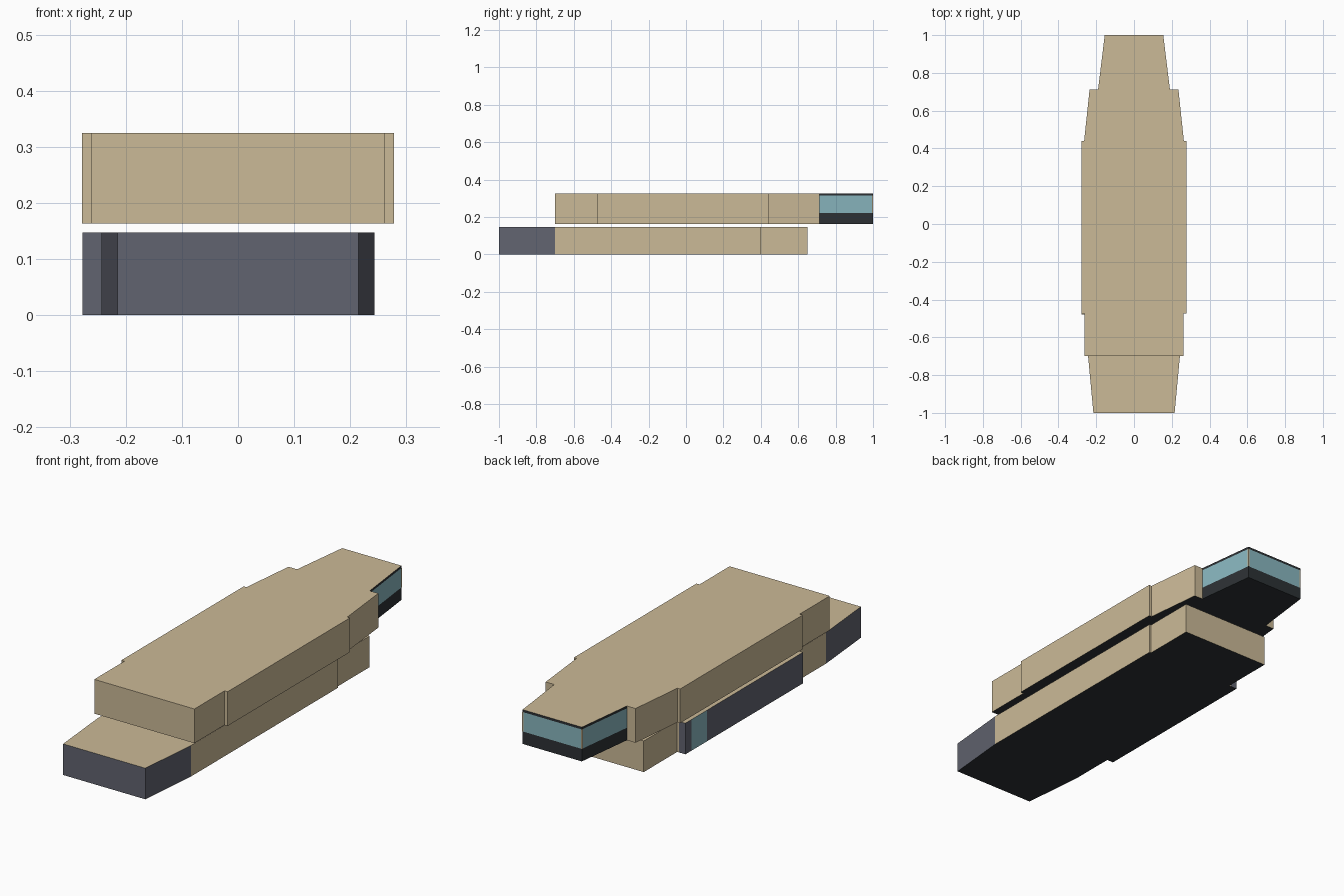
import bpy
import bmesh

cube = bpy.data.objects.get("Cube")
if cube:
    bpy.data.objects.remove(cube, do_unlink=True)


def material(name, r, g, b):
    m = bpy.data.materials.new(name)
    m.use_nodes = True
    m.diffuse_color = (r, g, b, 1)
    m.node_tree.nodes["Principled BSDF"].inputs["Base Color"].default_value = (r, g, b, 1)
    return m


SAND = material("sand panel", 0.60, 0.49, 0.31)
SLATE = material("slate wall", 0.12, 0.127, 0.16)
GLASS = material("pale teal glass", 0.25, 0.47, 0.52)
CHARCOAL = material("charcoal floor", 0.026, 0.031, 0.035)


def prism(name, outline, z0, z1, wall=SAND, top=SAND, bottom=CHARCOAL):
    """Extrude a plan outline; roof, floor and walls get their own colour."""
    bm = bmesh.new()
    base = bm.faces.new([bm.verts.new((x, y, z0)) for x, y in outline])
    new = bmesh.ops.extrude_face_region(bm, geom=[base])["geom"]
    for v in new:
        if isinstance(v, bmesh.types.BMVert):
            v.co.z = z1
    bmesh.ops.recalc_face_normals(bm, faces=bm.faces)
    for f in bm.faces:
        f.material_index = 1 if f.normal.z > 0.5 else 2 if f.normal.z < -0.5 else 0
    mesh = bpy.data.meshes.new(name)
    for m in (wall, top, bottom):
        mesh.materials.append(m)
    bm.to_mesh(mesh)
    bm.free()
    obj = bpy.data.objects.new(name, mesh)
    bpy.context.collection.objects.link(obj)
    return obj


def taper(y0, half0, y1, half1):
    return [(-half0, y0), (half0, y0), (half1, y1), (-half1, y1)]


def rect(x0, x1, y0, y1):
    return [(x0, y0), (x1, y0), (x1, y1), (x0, y1)]


# Lower storey
LOW, LOW_TOP = 0.0, 0.147
prism("lower_front_bay", taper(-1, 0.215, -0.7, 0.243), LOW, LOW_TOP, wall=SLATE)
for name, y0, y1, half in (("lower_front_room", -0.7, -0.485, 0.243),
                           ("lower_hall", -0.485, 0.4, 0.243),
                           ("lower_back_room", 0.4, 0.65, 0.234)):
    prism(name, taper(y0, half, y1, half), LOW, LOW_TOP)

# Projecting side strip of the lower storey, with a glazed door
for name, y0, y1, wall in (("side_strip_wall", -0.48, 0.24, SLATE),
                           ("side_strip_door", 0.24, 0.355, GLASS),
                           ("side_strip_end", 0.355, 0.4, SLATE)):
    prism(name, rect(-0.277, -0.243, y0, y1), LOW, LOW_TOP, wall=wall)

# Upper storey
UP, ROOF = 0.163, 0.325
for name, y0, half0, y1, half1 in (("upper_front_room", -0.7, 0.262, -0.475, 0.262),
                                   ("upper_front_hall", -0.475, 0.278, -0.11, 0.278),
                                   ("upper_back_hall", -0.11, 0.278, 0.44, 0.278),
                                   ("upper_tapered_room", 0.44, 0.264, 0.713, 0.235)):
    prism(name, taper(y0, half0, y1, half1), UP, ROOF)

# Glazed gallery at the back: base, window band and roof edge
gallery = taper(0.713, 0.19, 1, 0.155)
prism("gallery_base", gallery, UP, 0.222, wall=CHARCOAL, top=CHARCOAL)
prism("gallery_windows", gallery, 0.222, 0.314, wall=GLASS)
prism("gallery_roof", gallery, 0.314, ROOF, wall=CHARCOAL)

# Slim corner posts of the gallery
for side, label in ((1, "left"), (-1, "right")):
    x = side * 0.1535
    prism("gallery_post_" + label, rect(x - 0.003, x + 0.003, 0.994, 1.0005), 0.222, 0.314)
